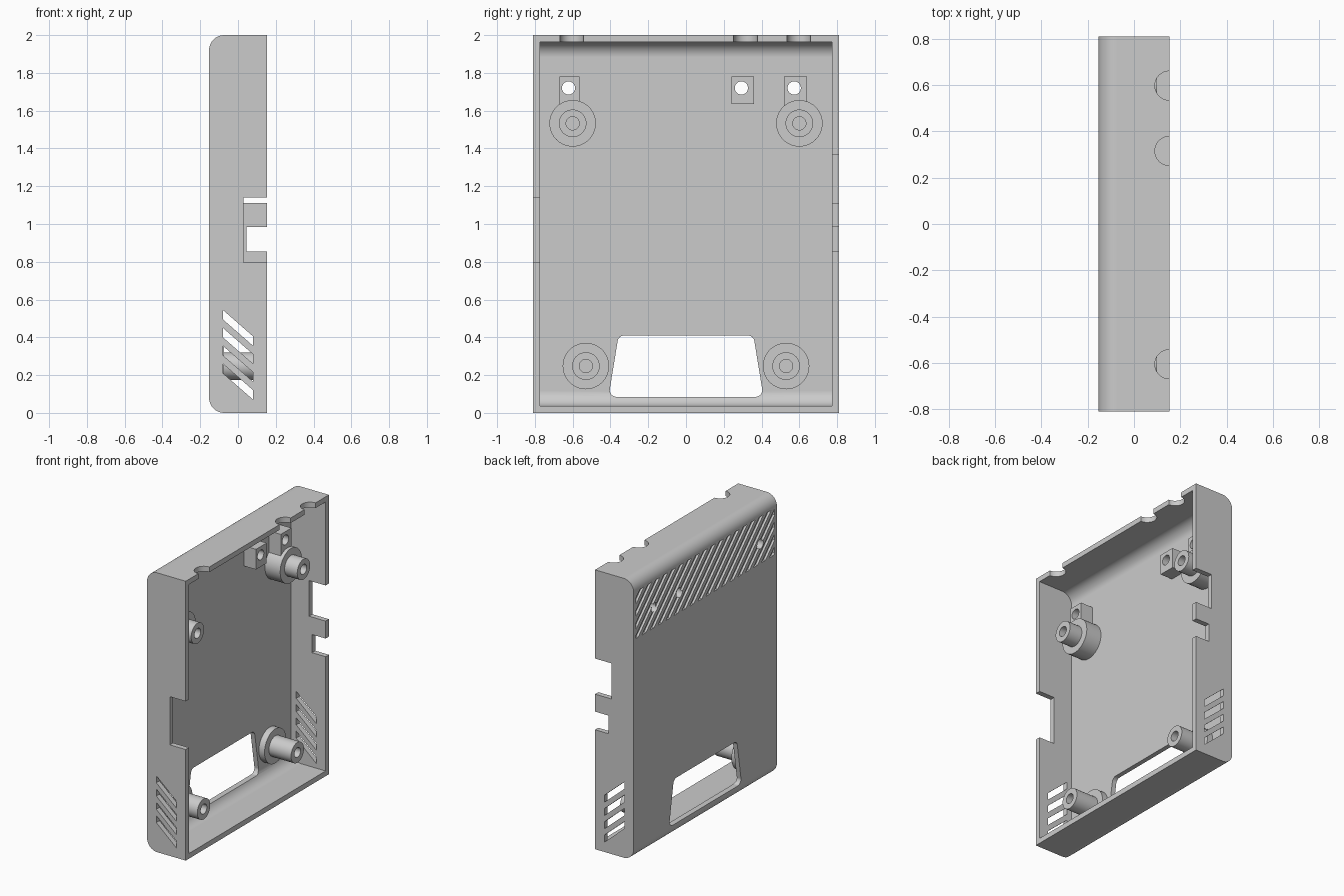
import bpy, bmesh, math
from mathutils import Vector, Matrix

cube = bpy.data.objects.get("Cube")
if cube:
    bpy.data.objects.remove(cube, do_unlink=True)

grey = bpy.data.materials.new("plain grey plastic")
grey.use_nodes = True
grey.diffuse_color = (0.6, 0.6, 0.6, 1)
grey.node_tree.nodes["Principled BSDF"].inputs["Base Color"].default_value = grey.diffuse_color

BACK, RIM = -0.153, 0.153      # depth of the tray along x
FLOOR = -0.12                  # inside face of the back plate
HALF, TALL, WALL = 0.81, 2.0, 0.037


def rounded(corners, steps=10):
    """Polygon from (u, v, radius) corners, with arcs where radius > 0."""
    out = []
    for i, (u, v, r) in enumerate(corners):
        p = Vector((u, v))
        if r == 0:
            out.append(p)
            continue
        a = (Vector(corners[i - 1][:2]) - p).normalized()
        b = (Vector(corners[(i + 1) % len(corners)][:2]) - p).normalized()
        half = a.angle(b) / 2
        c = p + (a + b).normalized() * r / math.sin(half)
        s, e = (p + d * r / math.tan(half) - c for d in (a, b))
        out += [c + s.lerp(e, k / steps).normalized() * r for k in range(steps + 1)]
    return out


def rect(u0, u1, v0, v1):
    return [(u0, v0), (u1, v0), (u1, v1), (u0, v1)]


def circle(u, v, r, n=32):
    return [(u + r * math.cos(math.tau * k / n), v + r * math.sin(math.tau * k / n))
            for k in range(n)]


def prism(bm, pts, axis, lo, hi):
    """Add a solid: a 2D outline in the other two axes, swept along one axis."""
    place = {"x": lambda p: (lo, p[0], p[1]),
             "y": lambda p: (p[0], lo, p[1]),
             "z": lambda p: (p[0], p[1], lo)}[axis]
    face = bm.faces.new([bm.verts.new(place(p)) for p in pts])
    ext = bmesh.ops.extrude_face_region(bm, geom=[face], use_keep_orig=True)
    shift = Vector([(hi - lo) * (axis == k) for k in "xyz"])
    bmesh.ops.translate(bm, vec=shift,
                        verts=[g for g in ext["geom"] if isinstance(g, bmesh.types.BMVert)])


def make(name, bm):
    bmesh.ops.recalc_face_normals(bm, faces=bm.faces)
    mesh = bpy.data.meshes.new(name)
    bm.to_mesh(mesh)
    bm.free()
    mesh.materials.append(grey)
    obj = bpy.data.objects.new(name, mesh)
    bpy.context.collection.objects.link(obj)
    return obj


def cut(obj, cutters):
    for c in cutters:
        mod = obj.modifiers.new("cut", 'BOOLEAN')
        mod.operation, mod.solver, mod.object = 'DIFFERENCE', 'EXACT', c
        mod.use_self = True
    graph = bpy.context.evaluated_depsgraph_get()
    mesh = bpy.data.meshes.new_from_object(obj.evaluated_get(graph))
    obj.modifiers.clear()
    obj.data = mesh


def smooth(obj):
    obj.data.shade_smooth()
    obj.data.set_sharp_from_angle(angle=math.radians(30))
    mod = obj.modifiers.new("even shading", 'WEIGHTED_NORMAL')
    mod.keep_sharp = True


def clip(pts, limit, sign):
    """Keep the part of a polygon where sign * u <= limit."""
    out = []
    for p, q in zip(pts, pts[1:] + pts[:1]):
        dp, dq = limit - sign * p[0], limit - sign * q[0]
        if dp >= 0:
            out.append(p)
        if dp * dq < 0:
            t = dp / (dp - dq)
            out.append((p[0] + (q[0] - p[0]) * t, p[1] + (q[1] - p[1]) * t))
    return out


# Tray body with rounded long back edges
bm = bmesh.new()
prism(bm, rounded([(BACK, 0, 0.08), (RIM, 0, 0), (RIM, TALL, 0), (BACK, TALL, 0.08)]),
      "y", -HALF, HALF)
tray = make("tray_body", bm)

# Cavity
bm = bmesh.new()
prism(bm, rounded([(FLOOR, WALL, 0.08), (0.4, WALL, 0), (0.4, TALL - WALL, 0),
                   (FLOOR, TALL - WALL, 0.08)]), "y", -HALF + WALL, HALF - WALL)
cavity = make("cavity_cutter", bm)

# Side and top openings
bm = bmesh.new()
prism(bm, rect(0.028, 0.4, 0.795, 1.14), "y", -0.9, -0.74)
prism(bm, rect(0.045, 0.4, 0.855, 0.985), "y", 0.74, 0.9)
prism(bm, rect(0.022, 0.4, 1.11, 1.365), "y", 0.74, 0.9)
for y in (-0.605, 0.315, 0.597):
    prism(bm, circle(RIM, y, 0.063), "z", 1.9, 2.1)

# Slanted side vents
for k in range(4):
    z = 0.07 + 0.095 * k
    for y in (-0.82, 0.74):
        prism(bm, [(0.08, z), (0.08, z + 0.05), (-0.08, z + 0.19), (-0.08, z + 0.14)],
              "y", y, y + 0.08)

# Window in the back plate
prism(bm, rounded([(-0.41, 0.085, 0.035), (0.41, 0.085, 0.035),
                   (0.357, 0.41, 0.035), (-0.357, 0.41, 0.035)], 6), "x", -0.3, -0.03)
openings = make("opening_cutter", bm)

# Screw holes
bm = bmesh.new()
for y in (-0.622, 0.293, 0.573):
    prism(bm, circle(y, 1.72, 0.035), "x", -0.3, 0.1)
holes = make("hole_cutter", bm)

# Shallow slanted grooves on the back
bm = bmesh.new()
low, high = 1.58, 1.915
run = high - low
y = -0.77
while y < 0.78 + run:
    outline = [(y, low), (y + 0.045, low), (y + 0.045 - run, high), (y - run, high)]
    outline = clip(clip(outline, 0.785, 1), 0.785, -1)
    if len(outline) > 2:
        prism(bm, outline, "x", -0.3, BACK + 0.016)
    y += 0.09
grooves = make("groove_cutter", bm)

cut(tray, [cavity, openings, holes, grooves])
smooth(tray)

# Square screw blocks on the back plate
for name, y0, y1, z0 in (("right", -0.67, -0.565, 1.6), ("middle", 0.24, 0.36, 1.635),
                         ("left", 0.52, 0.64, 1.6)):
    bm = bmesh.new()
    prism(bm, rect(y0, y1, z0, 1.78), "x", FLOOR - 0.008, -0.025)
    block = make(name + "_screw_block", bm)
    cut(block, [holes])
    smooth(block)

for helper in (cavity, openings, holes, grooves):
    bpy.data.objects.remove(helper, do_unlink=True)

# Stepped round standoffs with blind screw holes
for name, y, z, step in (("upper", 0.6, 1.533, 0.0), ("lower", 0.53, 0.248, -0.075)):
    for side, s in (("left", 1), ("right", -1)):
        bm = bmesh.new()
        base = FLOOR - 0.008
        profile = [(0, -0.09), (0.035, -0.09), (0.035, 0.1), (0.073, 0.1),
                   (0.073, step), (0.123, step), (0.123, base), (0, base)]
        verts = [bm.verts.new((x, 0, r)) for r, x in profile]
        edges = [bm.edges.new(pair) for pair in zip(verts, verts[1:])]
        bmesh.ops.spin(bm, geom=verts + edges, cent=(0, 0, 0), axis=(1, 0, 0),
                       angle=math.tau, steps=40)
        bmesh.ops.remove_doubles(bm, verts=bm.verts, dist=0.0001)
        bm.transform(Matrix.Translation((0, s * y, z)))
        smooth(make(f"{name}_{side}_standoff", bm))
